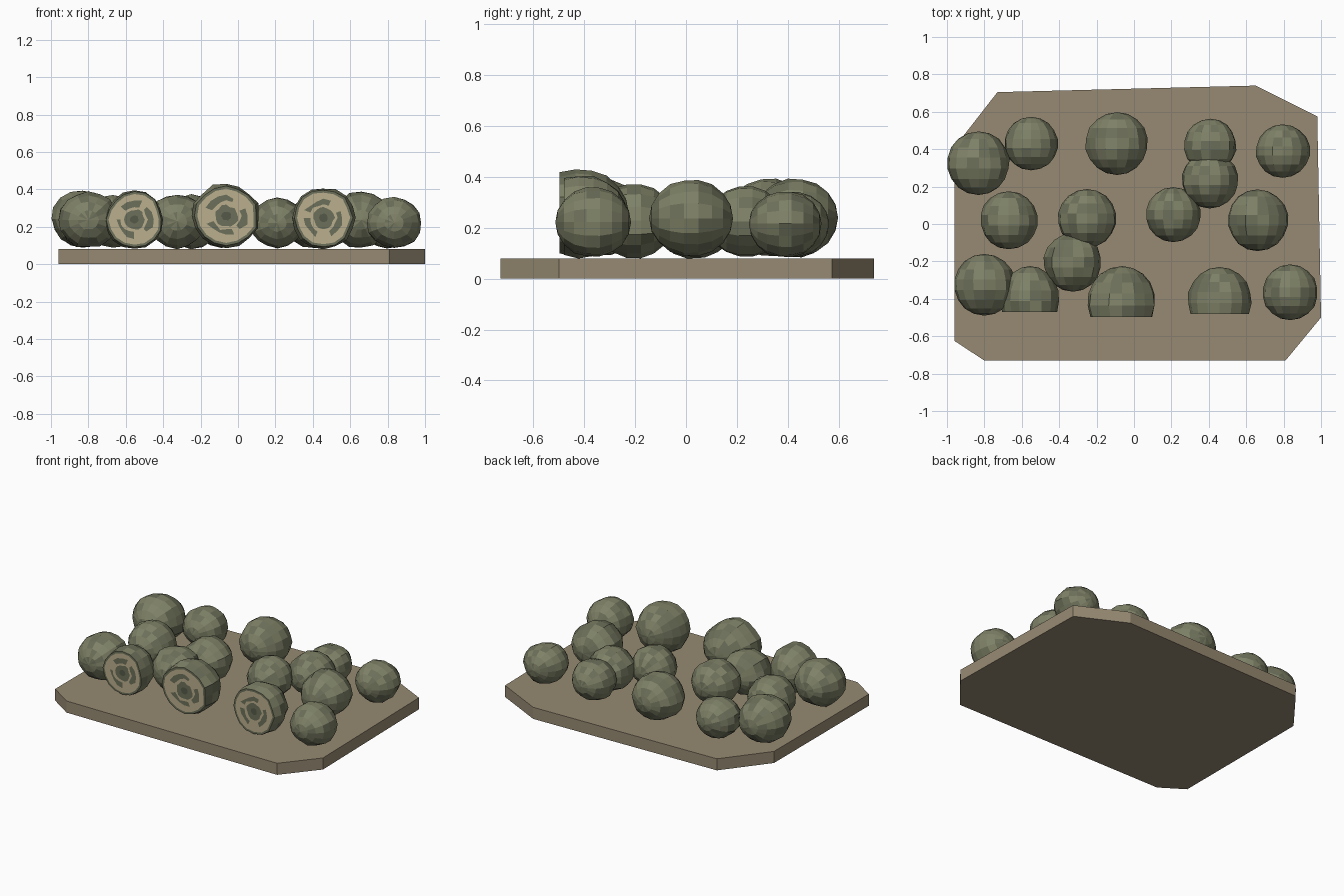
import bpy, bmesh, math, random

if "Cube" in bpy.data.objects:
    bpy.data.objects.remove(bpy.data.objects["Cube"])

random.seed(4)
SEG = 16
TOP = 0.082


def material(name, rgb):
    m = bpy.data.materials.new(name)
    m.diffuse_color = (*rgb, 1)
    m.use_nodes = True
    m.node_tree.nodes["Principled BSDF"].inputs["Base Color"].default_value = m.diffuse_color
    return m


wood = material("board_tan", (0.31, 0.255, 0.17))
leaf = material("leaf_green", (0.21, 0.22, 0.135))
leaf_dark = material("leaf_dark", (0.15, 0.16, 0.10))
flesh = material("cut_cream", (0.50, 0.43, 0.27))
core = material("core_dark", (0.09, 0.10, 0.065))


def finish(bm, name, mats):
    bmesh.ops.recalc_face_normals(bm, faces=bm.faces)
    me = bpy.data.meshes.new(name)
    bm.to_mesh(me)
    bm.free()
    for m in mats:
        me.materials.append(m)
    ob = bpy.data.objects.new(name, me)
    bpy.context.collection.objects.link(ob)
    return ob


def bridge(bm, a, b, pick):
    for i in range(SEG):
        j = (i + 1) % SEG
        f = bm.faces.new((a[i], a[j], b[j], b[i]))
        f.material_index = pick(i)


def fan(bm, ring, tip, pick):
    for i in range(SEG):
        f = bm.faces.new((ring[i], ring[(i + 1) % SEG], tip))
        f.material_index = pick(i)


def head(name, x, y, rx, ry, rz, cut=None):
    """Lumpy ball with its poles along y; cut = y of a flat front slice."""
    bm = bmesh.new()
    z = TOP + rz
    end = math.pi if cut is None else math.acos((cut - y) / ry)
    n = 9 if cut is None else 6
    lump = [random.uniform(0.95, 1.02) for _ in range(SEG)]
    shade = lambda i: 1 if random.random() < 0.3 else 0
    rings = []
    for k in range(1, n if cut is None else n + 1):
        p = end * k / n
        ring = []
        for i in range(SEG):
            a = 2 * math.pi * i / SEG
            s = math.sin(p) * lump[i] * random.uniform(0.97, 1.02)
            ring.append(bm.verts.new((x + rx * s * math.cos(a),
                                      y + ry * math.cos(p),
                                      z + rz * s * math.sin(a))))
        rings.append(ring)
    fan(bm, rings[0], bm.verts.new((x, y + ry, z)), shade)
    for a, b in zip(rings, rings[1:]):
        bridge(bm, a, b, shade)
    last = rings[-1]
    if cut is None:
        fan(bm, last, bm.verts.new((x, y - ry, z)), shade)
    else:
        # cut face: rind, cream, broken leaf ring, cream, heart
        off = random.randrange(SEG)
        gap = lambda i: 2 if (i + off) % SEG in (0, 1, 6, 10, 11) else 1
        bands = [(0.91, lambda i: 1), (0.66, lambda i: 2), (0.48, gap),
                 (0.36, lambda i: 2), (0.15, lambda i: 1)]
        outer = [v.co.copy() for v in last]
        for scale, pick in bands:
            ring = []
            for c in outer:
                s = scale if scale > 0.9 else scale * random.uniform(0.9, 1.1)
                ring.append(bm.verts.new((x + (c.x - x) * s, cut,
                                          z + (c.z - z) * s)))
            bridge(bm, last, ring, pick)
            last = ring
        fan(bm, last, bm.verts.new((x, cut, z)), lambda i: 3)
    return finish(bm, name, [leaf, leaf_dark, flesh, core])


# board: irregular clipped slab
outline = [(-0.73, 0.705), (0.65, 0.74), (0.98, 0.575), (1.0, -0.5),
           (0.81, -0.73), (-0.8, -0.73), (-0.96, -0.625), (-0.96, 0.41)]
bm = bmesh.new()
base = bm.faces.new([bm.verts.new((px, py, 0)) for px, py in outline])
up = bmesh.ops.extrude_face_region(bm, geom=[base], use_keep_orig=True)["geom"]
for v in up:
    if isinstance(v, bmesh.types.BMVert):
        v.co.z = 0.08
finish(bm, "board", [wood])

# whole heads: x, y, radius
whole = [(-0.83, 0.325, 0.17), (-0.55, 0.43, 0.143), (-0.09, 0.43, 0.168),
         (0.41, 0.42, 0.143), (0.405, 0.235, 0.152), (0.795, 0.39, 0.143),
         (-0.67, 0.02, 0.155), (-0.25, 0.03, 0.157), (0.21, 0.05, 0.147),
         (0.66, 0.02, 0.165), (-0.325, -0.205, 0.157), (-0.80, -0.325, 0.165),
         (0.835, -0.365, 0.149)]
for i, (x, y, r) in enumerate(whole):
    head(f"whole_cabbage_{i + 1}", x, y, r * 1.01, r, r * 0.94)

# halved heads at the front
for i, (x, y, rx, ry, rz, cut) in enumerate([
        (-0.555, -0.41, 0.16, 0.185, 0.157, -0.47),
        (-0.063, -0.42, 0.184, 0.195, 0.176, -0.497),
        (0.457, -0.41, 0.172, 0.18, 0.166, -0.48)]):
    head(f"halved_cabbage_{i + 1}", x, y, rx, ry, rz, cut)
